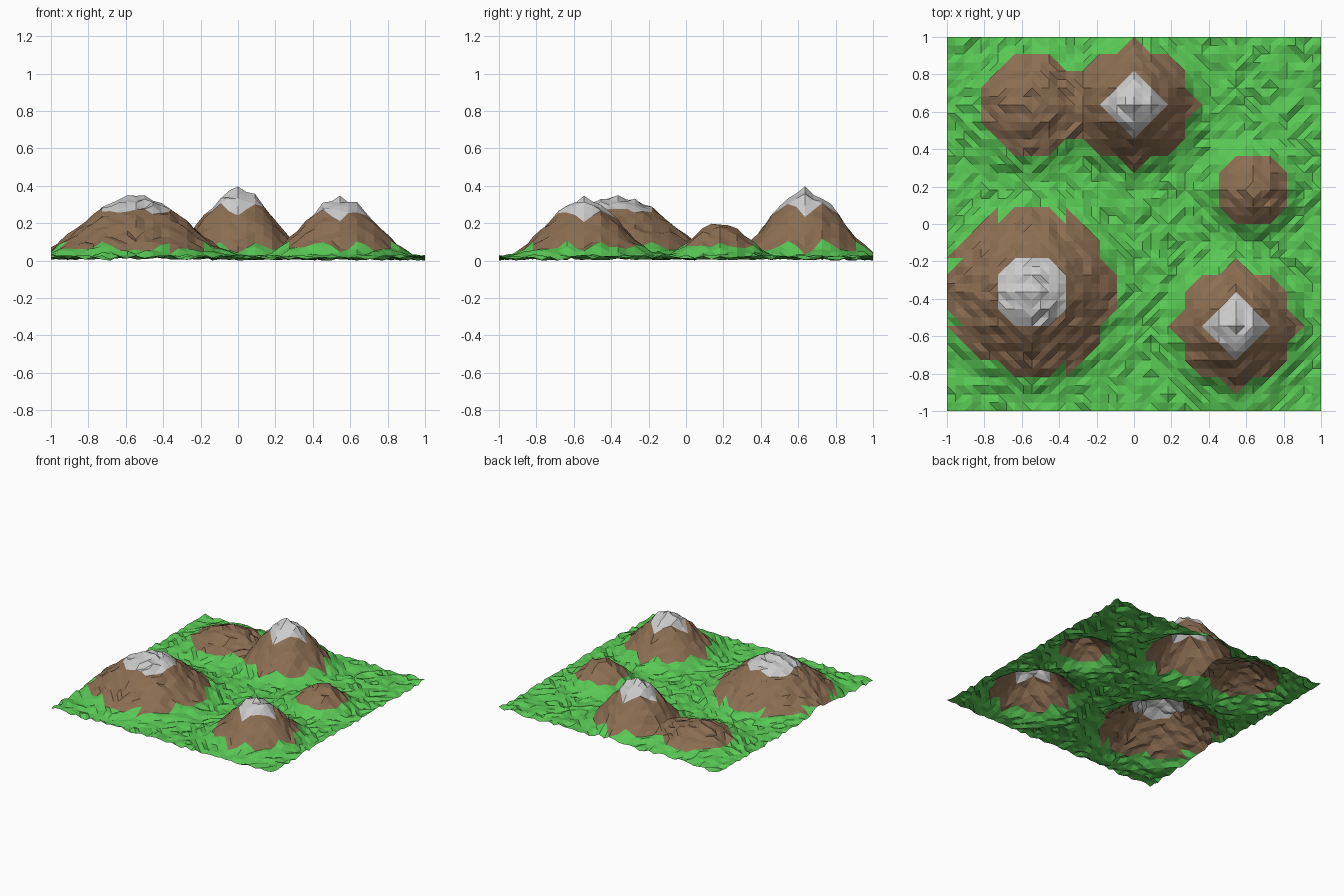
import bpy, bmesh, random
from math import hypot, cos, pi

if "Cube" in bpy.data.objects:
    bpy.data.objects.remove(bpy.data.objects["Cube"])

random.seed(4)
N = 22                 # coarse cells per side
STEP = 2 / N
GRASS, ROCK, SNOW = 0, 1, 2

# Mountains: centre (in cells), radius (in cells), height
PEAKS = [
    (0, 7, 4.7, 0.365),     # back centre
    (-6, -4, 6.65, 0.33),   # front left, broad
    (6, -6, 4.8, 0.32),     # front right
    (7, 2, 3.5, 0.19),      # small hill
    (-6, 7, 5.0, 0.155),    # back left, no snow
]


def hill(x, y):
    """Highest of the bell-shaped mountains at a point."""
    i, j = x / STEP, y / STEP
    return max(h * 0.5 * (1 + cos(pi * min(1, hypot(i - cx, j - cy) / r)))
               for cx, cy, r, h in PEAKS)


def material(name, col):
    m = bpy.data.materials.new(name)
    m.diffuse_color = (*col, 1)
    m.use_nodes = True
    m.node_tree.nodes["Principled BSDF"].inputs["Base Color"].default_value = m.diffuse_color
    return m


# Coarse height grid
bm = bmesh.new()
bmesh.ops.create_grid(bm, x_segments=N, y_segments=N, size=1)
for v in bm.verts:
    v.co.z = 0.02 + hill(v.co.x, v.co.y) + random.uniform(-0.003, 0.003)

# Split quads along the contour, then colour by mean height
bmesh.ops.triangulate(bm, faces=bm.faces[:], quad_method='SHORT_EDGE')
for f in bm.faces:
    z = f.calc_center_median().z
    f.material_index = SNOW if z > 0.261 else ROCK if z > 0.072 else GRASS

# Finer facets with a rough surface
bmesh.ops.subdivide_edges(bm, edges=bm.edges[:], cuts=1, use_grid_fill=True)
for v in bm.verts:
    v.co.z += random.uniform(-0.014, 0.014)
low = min(v.co.z for v in bm.verts)
for v in bm.verts:
    v.co.z -= low

mesh = bpy.data.meshes.new("terrain")
bm.to_mesh(mesh)
bm.free()
mesh.materials.append(material("grass", (0.1, 0.58, 0.09)))
mesh.materials.append(material("rock", (0.26, 0.155, 0.085)))
mesh.materials.append(material("snow", (0.55, 0.55, 0.55)))
terrain = bpy.data.objects.new("terrain", mesh)
bpy.context.collection.objects.link(terrain)
